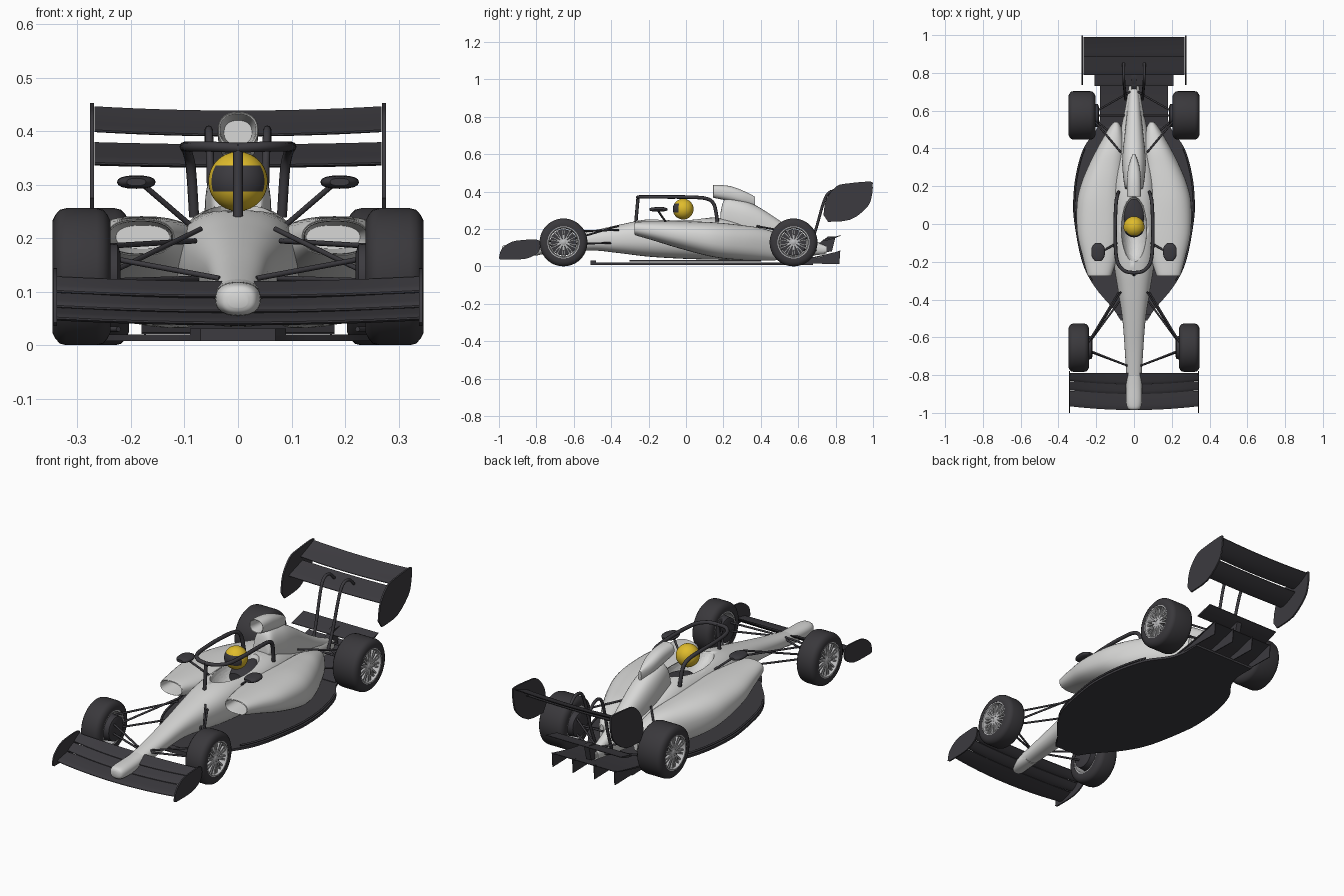
import bpy, bmesh
from math import sin, cos, pi, radians, copysign
from mathutils import Matrix, Vector

default_cube = bpy.data.objects.get("Cube")
if default_cube:
    bpy.data.objects.remove(default_cube, do_unlink=True)


def material(name, *rgb):
    mat = bpy.data.materials.new(name)
    mat.use_nodes = True
    mat.diffuse_color = (*rgb, 1)
    mat.node_tree.nodes["Principled BSDF"].inputs["Base Color"].default_value = (*rgb, 1)
    return mat


white = material("pale grey paint", .68, .68, .67)
carbon = material("dark carbon", .045, .043, .05)
rubber = material("tyre rubber", .042, .04, .045)
silver = material("silver rim", .5, .5, .51)
yellow = material("helmet yellow", .74, .5, .025)


def mirror_x(obj):
    modifier = obj.modifiers.new("Mirror", "MIRROR")
    modifier.use_mirror_merge = False


def finish(name, bm, mats, mirror=False, angle=40):
    """Turn a bmesh into a linked object with smooth shading and sharp creases."""
    bmesh.ops.recalc_face_normals(bm, faces=bm.faces)
    for face in bm.faces:
        face.smooth = True
    for edge in bm.edges:
        edge.smooth = edge.calc_face_angle(0) < radians(angle)
    mesh = bpy.data.meshes.new(name)
    bm.to_mesh(mesh)
    bm.free()
    for mat in mats:
        mesh.materials.append(mat)
    obj = bpy.data.objects.new(name, mesh)
    bpy.context.collection.objects.link(obj)
    if mirror:
        mirror_x(obj)
    return obj


def skin(name, rings, mat, mirror=False, closed=False):
    """Bridge a row of equal rings; cap the ends unless the row is closed."""
    bm = bmesh.new()
    loops = [[bm.verts.new(point) for point in ring] for ring in rings]
    pairs = list(zip(loops, loops[1:]))
    if closed:
        pairs.append((loops[-1], loops[0]))
    else:
        bm.faces.new(loops[0])
        bm.faces.new(loops[-1])
    for first, second in pairs:
        for i in range(len(first)):
            bm.faces.new((first[i - 1], first[i], second[i], second[i - 1]))
    return finish(name, bm, [mat], mirror)


def smooth_rows(rows, steps=5):
    """Catmull-Rom interpolation through rows of numbers."""
    result = []
    for i in range(len(rows) - 1):
        a, b, c = rows[max(i - 1, 0)], rows[i], rows[i + 1]
        d = rows[min(i + 2, len(rows) - 1)]
        for k in range(steps):
            t = k / steps
            result.append([q + t * (r - p + t * (2 * p - 5 * q + 4 * r - s + t * (3 * q - p - 3 * r + s))) / 2
                           for p, q, r, s in zip(a, b, c, d)])
    return result + [list(rows[-1])]


def loft(name, rows, mat, mirror=False, power=2.4, sides=36):
    """Rounded sections along y: (y, centre x, half width, bottom, top)."""
    def bend(value):
        return copysign(abs(value) ** (2 / power), value)
    rings = []
    for y, x, half, low, high in smooth_rows(rows):
        angles = [2 * pi * i / sides for i in range(sides)]
        rings.append([(x + half * bend(cos(a)), y, (low + high) / 2 + (high - low) / 2 * bend(sin(a)))
                      for a in angles])
    return skin(name, rings, mat, mirror)


def lathe(name, profile, y, z, mat, closed=False, sides=48):
    """Spin an (x, radius) profile about a sideways axle."""
    rings = [[(x, y + r * cos(2 * pi * i / sides), z + r * sin(2 * pi * i / sides)) for i in range(sides)]
             for x, r in profile]
    return skin(name, rings, mat, True, closed)


def plate(name, outline, axis, low, high, mat, mirror=False):
    rings = [[(h, a, b) if axis == "x" else (a, b, h) for a, b in outline] for h in (low, high)]
    return skin(name, rings, mat, mirror)


def wing(name, lead, trail, span, thick, lift=0, sweep=0):
    """Cambered aerofoil between two (y, z) points, bowed towards the tips."""
    steps = [i / 8 for i in range(9)]
    top = [(s, thick * s ** .5 * (1 - s) + .0015) for s in steps]
    outline = top + [(s, -h) for s, h in reversed(top)]
    rings = []
    for station in range(-8, 9):
        u = station / 8
        rings.append([(span * u, lead[0] + (trail[0] - lead[0]) * s + sweep * u * u * (1 - s),
                       lead[1] + (trail[1] - lead[1]) * s ** 1.4 + h + lift * u * u) for s, h in outline])
    return skin(name, rings, carbon)


def tube(name, points, radius, mirror=True, mat=carbon):
    curve = bpy.data.curves.new(name, "CURVE")
    curve.dimensions = "3D"
    curve.bevel_depth, curve.bevel_resolution, curve.use_fill_caps = radius, 2, True
    path = smooth_rows(points) if len(points) > 2 else points
    spline = curve.splines.new("POLY")
    spline.points.add(len(path) - 1)
    for node, point in zip(spline.points, path):
        node.co = (*point, 1)
    obj = bpy.data.objects.new(name, curve)
    bpy.context.collection.objects.link(obj)
    bpy.ops.object.select_all(action="DESELECT")
    obj.select_set(True)
    bpy.context.view_layer.objects.active = obj
    bpy.ops.object.convert(target="MESH")
    obj = bpy.context.view_layer.objects.active
    obj.data.materials.clear()
    obj.data.materials.append(mat)
    bpy.ops.object.shade_smooth_by_angle(angle=radians(50))
    if mirror:
        mirror_x(obj)
    return obj


# Main body with a hollowed cockpit
body = loft("body", [(-.82, 0, .04, .06, .12), (-.65, 0, .05, .075, .155), (-.5, 0, .062, .085, .19),
                     (-.35, 0, .085, .07, .224), (-.2, 0, .108, .052, .252), (0, 0, .12, .04, .259),
                     (.2, 0, .115, .035, .257), (.4, 0, .09, .035, .2), (.6, 0, .05, .05, .15),
                     (.74, 0, .025, .065, .115)], white)
cutter_mesh = bmesh.new()
bmesh.ops.create_uvsphere(cutter_mesh, u_segments=40, v_segments=20, radius=1,
                          matrix=Matrix.Translation((0, -.03, .27)) @ Matrix.Diagonal((.07, .175, .09, 1)))
cutter = finish("cockpit_cutter", cutter_mesh, [white])
hollow = body.modifiers.new("Cockpit", "BOOLEAN")
hollow.object, hollow.operation, hollow.solver = cutter, "DIFFERENCE", "EXACT"
bpy.context.view_layer.objects.active = body
bpy.ops.object.modifier_apply(modifier="Cockpit")
bpy.data.objects.remove(cutter, do_unlink=True)

loft("nose_tip", [(-.985, 0, .018, .07, .1), (-.975, 0, .034, .059, .112), (-.94, 0, .042, .055, .117),
                  (-.86, 0, .042, .056, .12), (-.78, 0, .04, .06, .125)], white)
loft("engine_cover", [(.185, 0, .045, .2, .29), (.21, 0, .052, .18, .36), (.3, 0, .062, .15, .352),
                      (.38, 0, .06, .12, .322), (.47, 0, .05, .1, .265), (.56, 0, .04, .08, .205),
                      (.66, 0, .03, .07, .15), (.75, 0, .018, .07, .112)], white)
loft("air_intake", [(.24, 0, .026, .375, .42), (.16, 0, .032, .373, .43), (.147, 0, .035, .37, .433),
                    (.155, 0, .038, .365, .436), (.23, 0, .037, .35, .43), (.3, 0, .03, .335, .407),
                    (.37, 0, .008, .325, .372)], white)
loft("sidepod", [(-.1, .178, .05, .18, .224), (-.26, .182, .058, .172, .231), (-.272, .182, .061, .169, .234),
                 (-.264, .182, .066, .164, .238), (-.18, .18, .09, .14, .24), (-.05, .18, .12, .1, .241),
                 (.1, .178, .125, .06, .238), (.2, .167, .117, .042, .231), (.3, .145, .1, .035, .22),
                 (.4, .12, .075, .032, .205), (.5, .1, .038, .035, .172), (.54, .095, .012, .06, .14)],
     white, mirror=True)

# Driver: helmet with a dark visor, headrest behind
helmet_mesh = bmesh.new()
centre = Vector((0, -.015, .306))
bmesh.ops.create_uvsphere(helmet_mesh, u_segments=40, v_segments=28, radius=.0555,
                          matrix=Matrix.Translation(centre))
for face in helmet_mesh.faces:
    facing = (face.calc_center_median() - centre).normalized()
    face.material_index = int(facing.y < -.45 and -.28 < facing.z < .55)
finish("helmet", helmet_mesh, [yellow, carbon])
loft("headrest", [(-.02, 0, .035, .18, .225), (.03, 0, .055, .18, .238), (.09, 0, .052, .18, .243),
                  (.13, 0, .02, .2, .245)], carbon)

# Cockpit protection hoop and mirrors
tube("halo_hoop", [(0, -.258, .369), (.05, -.248, .371), (.088, -.2, .371), (.099, -.1, .371), (.099, .02, .37),
                   (.095, .11, .362), (.088, .15, .33), (.082, .168, .24)], .0095)
tube("halo_pillar", [(0, -.256, .372), (0, -.268, .238)], .009, mirror=False)
loft("mirror_housing", [(-.195, .19, .018, .298, .312), (-.17, .19, .034, .293, .316), (-.125, .19, .034, .293, .317),
                        (-.1, .19, .014, .299, .31)], carbon, True, sides=16)
tube("mirror_stalk", [(.09, -.1, .225), (.175, -.15, .298)], .0055)

# Floor with raised edges, diffuser and strakes
half_floor = smooth_rows([(.07, -.51), (.11, -.45), (.21, -.33), (.275, -.2), (.315, 0), (.322, .12), (.308, .26),
                          (.268, .4), (.2, .5), (.175, .58), (.175, .68)], 4)
plate("floor", half_floor + [[-x, y] for x, y in reversed(half_floor)], "z", .008, .02, carbon)
tube("floor_edge", [(x - .006, y, .03) for x, y in half_floor if -.31 < y < .42], .005)
plate("floor_front_lip", [(-.07, -.51), (.07, -.51), (.09, -.48), (-.09, -.48)], "z", .018, .031, carbon)
wing("diffuser", (.52, .022), (.82, .08), .18, .006)
for index, x in enumerate((.058, .172)):
    plate(f"diffuser_strake_{index + 1}", [(.54, .018), (.82, .012), (.825, .085), (.72, .05)],
          "x", x, x + .004, carbon, True)

# Front wing
for index, (lead, trail) in enumerate([((-.985, .042), (-.885, .06)), ((-.9, .064), (-.835, .088)),
                                       ((-.85, .092), (-.79, .118))]):
    wing(f"front_wing_element_{index + 1}", lead, trail, .34, .014, lift=.009, sweep=.02)
plate("front_wing_endplate", smooth_rows([(-1, .042), (-.987, .09), (-.935, .13), (-.87, .141), (-.8, .143),
                                          (-.78, .125), (-.79, .075), (-.86, .04), (-.99, .036)], 3),
      "x", .338, .345, carbon, True)

# Rear wing, its supports and the beam wing
wing("rear_wing_main", (.79, .336), (.9, .374), .268, .016, lift=.004)
wing("rear_wing_flap", (.885, .393), (.99, .437), .268, .012, lift=.008)
plate("rear_wing_endplate", smooth_rows([(.735, .275), (.75, .36), (.805, .428), (.87, .444), (.985, .453),
                                         (.998, .435), (.994, .38), (.97, .318), (.88, .25), (.76, .238)], 3),
      "x", .269, .277, carbon, True)
tube("rear_wing_support", [(.045, .66, .1), (.048, .695, .2), (.052, .735, .34), (.054, .765, .395),
                           (.055, .81, .4), (.055, .85, .365)], .0075)
wing("beam_wing", (.73, .14), (.825, .165), .21, .01)
plate("crash_structure", [(.7, .07), (.78, .08), (.8, .16), (.76, .16), (.7, .115)], "x", -.014, .014, carbon)

# Suspension arms
arms = {
    "front_upper_arm_rear": ((.08, -.36, .195), (.25, -.64, .185)),
    "front_upper_arm_front": ((.035, -.75, .125), (.25, -.665, .165)),
    "front_lower_arm_rear": ((.07, -.4, .125), (.25, -.645, .12)),
    "front_lower_arm_front": ((.035, -.75, .115), (.25, -.67, .115)),
    "front_push_rod": ((.07, -.36, .217), (.25, -.65, .13)),
    "rear_upper_arm_front": ((.07, .38, .215), (.23, .57, .18)),
    "rear_upper_arm_rear": ((.02, .7, .12), (.23, .58, .18)),
    "rear_lower_arm_front": ((.07, .44, .1), (.23, .57, .09)),
    "rear_lower_arm_rear": ((.02, .7, .085), (.23, .58, .09)),
    "drive_shaft": ((.03, .575, .128), (.23, .575, .128)),
}
for name, ends in arms.items():
    tube(name, ends, .005)


# Wheels: tyre, rim, spokes, hub and brake drum
def wheel(name, y, inner, outer, radius=.128, rim=.086):
    shoulder = [(0, rim), (-.002, rim + .018), (.004, radius - .012), (.012, radius - .003), (.024, radius)]
    tyre = [(inner + x, r) for x, r in shoulder] + [(outer - x, r) for x, r in reversed(shoulder)]
    lathe(name + "_tyre", tyre, y, radius, rubber, closed=True)
    lathe(name + "_rim", [(inner + .002, rim), (outer - .001, rim), (outer - .001, rim - .006),
                          (outer - .02, rim - .012), (inner + .002, rim - .008)], y, radius, silver, closed=True)
    lathe(name + "_brake_drum", [(inner - .02, .045), (inner - .015, .06), (outer - .035, .07),
                                 (outer - .033, .06)], y, radius, carbon)
    lathe(name + "_hub", [(outer - .035, .02), (outer - .014, .018), (outer - .008, .01)], y, radius, silver)
    bm = bmesh.new()
    for i in range(20):
        turn = Matrix.Rotation(2 * pi * (i // 2) / 10 + (.12 if i % 2 else -.12), 4, "X")
        place = Matrix.Translation((outer - .016, y, radius)) @ turn @ Matrix.Translation((0, 0, .047))
        bmesh.ops.create_cube(bm, size=1, matrix=place @ Matrix.Diagonal((.012, .0075, .066, 1)))
    finish(name + "_spokes", bm, [silver], mirror=True)


wheel("front_wheel", -.655, .24, .345)
wheel("rear_wheel", .575, .206, .345)
